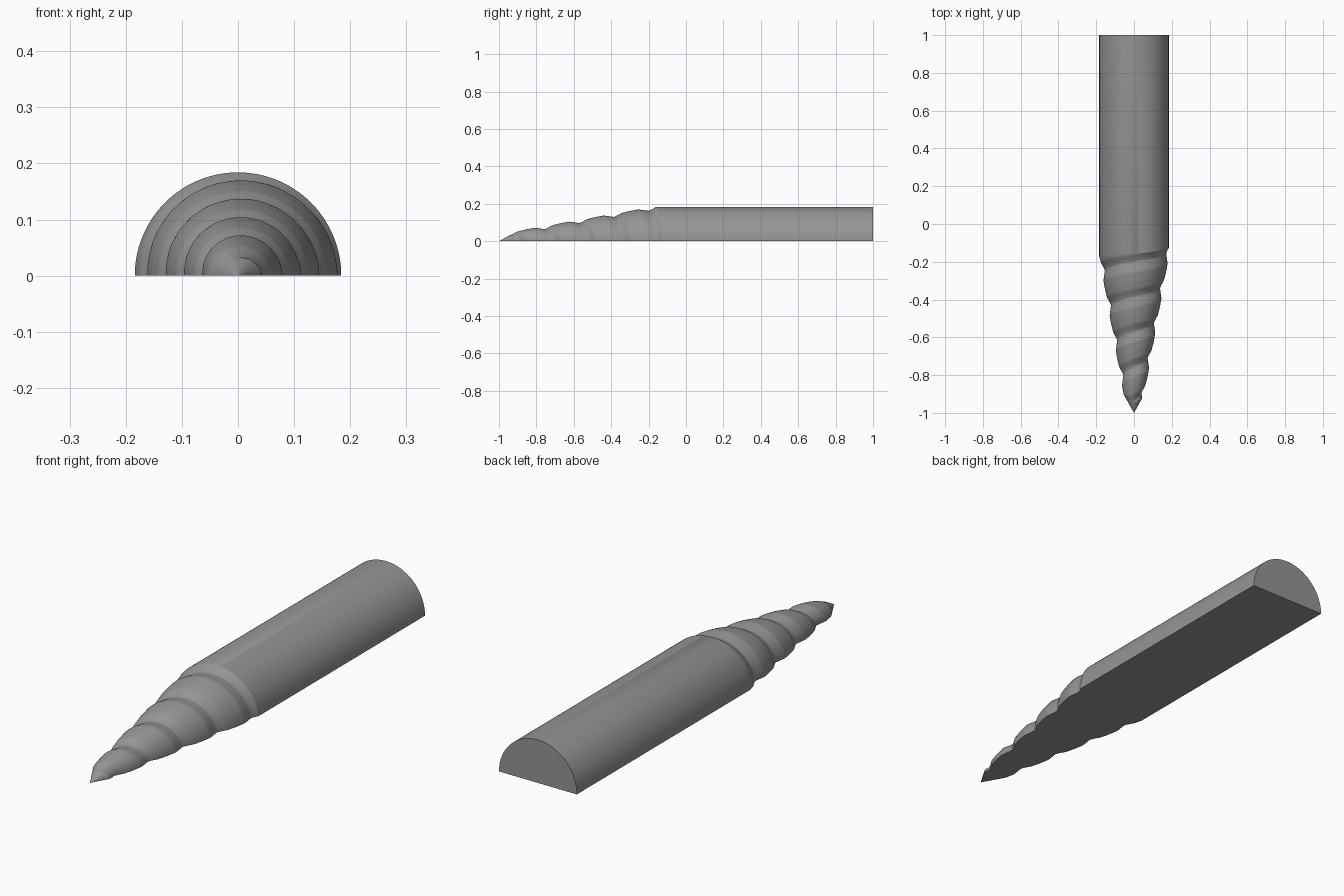
import bpy, bmesh, math

if "Cube" in bpy.data.objects:
    bpy.data.objects.remove(bpy.data.objects["Cube"])

RADIUS, PITCH = 0.184, 0.185
SEGS, ROWS = 56, 130
# one thread cross-section: (fraction of pitch, height above groove)
THREAD = [(0, 0), (0.1, 0.005), (0.22, 0.014), (0.45, 0.0175), (0.7, 0.0175), (0.85, 0.009), (1, 0)]


def thread_height(f):
    for (a, ha), (b, hb) in zip(THREAD, THREAD[1:]):
        if f <= b:
            return ha + (hb - ha) * (f - a) / (b - a)
    return 0


def radius(y, ang):
    groove = -0.2 + PITCH * (0.25 - ang / math.tau)
    f = ((y - groove) / PITCH) % 1.0
    r = 0.162 + 0.177 * (y + 0.2) + thread_height(f)
    return max(0.0, min(r, 0.56 * (y + 1), RADIUS))


def shank_start(ang):
    # walk back from the shank until the surface drops below full radius
    y = -0.05
    while radius(y, ang) >= RADIUS - 1e-6:
        y -= 0.001
    return y


steel = bpy.data.materials.new("grey steel")
steel.diffuse_color = (0.3, 0.3, 0.3, 1)
steel.use_nodes = True
steel.node_tree.nodes["Principled BSDF"].inputs["Base Color"].default_value = steel.diffuse_color

bm = bmesh.new()
angles = [math.pi * i / SEGS for i in range(SEGS + 1)]
starts = [shank_start(a) for a in angles]


def ring(ys, rs):
    return [bm.verts.new((r * math.cos(a), y, r * math.sin(a) if 0 < a < math.pi else 0))
            for a, y, r in zip(angles, ys, rs)]


# threaded tip rows, then the straight half-round shank
rings = []
for j in range(1, ROWS + 1):
    ys = [-1 + (s + 1) * j / ROWS for s in starts]
    rs = [RADIUS if j == ROWS else radius(y, a) for y, a in zip(ys, angles)]
    rings.append(ring(ys, rs))
rings.append(ring([1] * (SEGS + 1), [RADIUS] * (SEGS + 1)))

# pointed end
tip = bm.verts.new((0, -1, 0))
for a, b in zip(rings[0], rings[0][1:]):
    bm.faces.new((tip, a, b))
bm.faces.new((tip, rings[0][-1], rings[0][0]))

# curved surface and flat underside
for lo, hi in zip(rings, rings[1:]):
    for i in range(SEGS):
        bm.faces.new((lo[i], hi[i], hi[i + 1], lo[i + 1]))
    bm.faces.new((lo[0], lo[-1], hi[-1], hi[0]))
# flat back end
bm.faces.new(rings[-1])
bmesh.ops.recalc_face_normals(bm, faces=bm.faces)

mesh = bpy.data.meshes.new("half_round_screw")
bm.to_mesh(mesh)
bm.free()
mesh.materials.append(steel)
obj = bpy.data.objects.new("half_round_screw", mesh)
bpy.context.collection.objects.link(obj)
bpy.context.view_layer.objects.active = obj
obj.select_set(True)
bpy.ops.object.shade_smooth_by_angle(angle=math.radians(30))
